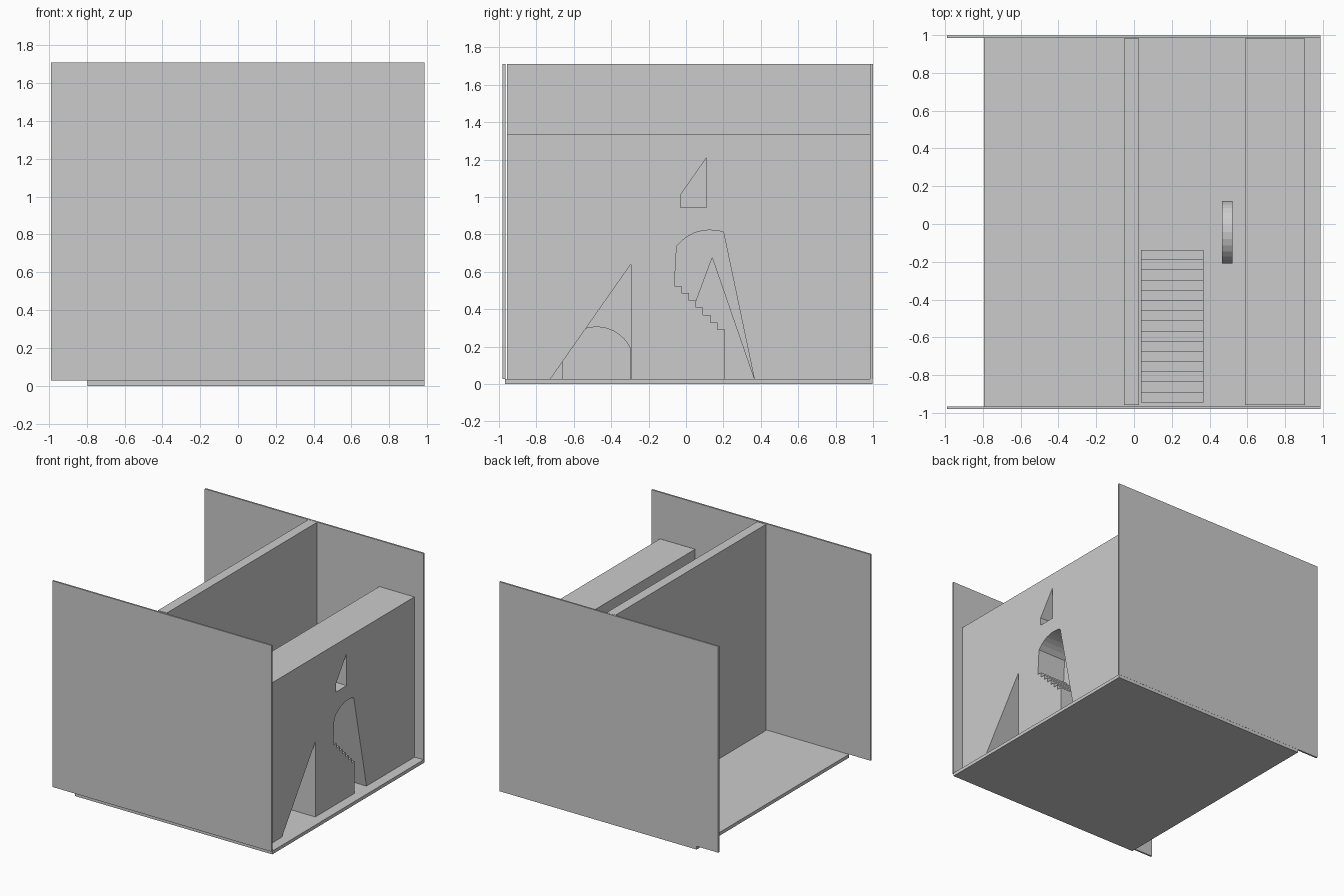
import bpy, bmesh, math

if "Cube" in bpy.data.objects:
    bpy.data.objects.remove(bpy.data.objects["Cube"])

F = 0.027  # top of the floor slab


def prism(name, pts, x0, x1):
    """Extrude a (y, z) profile along x."""
    bm = bmesh.new()
    a = [bm.verts.new((x0, y, z)) for y, z in pts]
    b = [bm.verts.new((x1, y, z)) for y, z in pts]
    bm.faces.new(a)
    bm.faces.new(b[::-1])
    n = len(pts)
    for i in range(n):
        j = (i + 1) % n
        bm.faces.new((a[i], b[i], b[j], a[j]))
    bmesh.ops.recalc_face_normals(bm, faces=bm.faces)
    me = bpy.data.meshes.new(name)
    bm.to_mesh(me)
    bm.free()
    ob = bpy.data.objects.new(name, me)
    bpy.context.collection.objects.link(ob)
    return ob


def box(name, x0, x1, y0, y1, z0, z1):
    return prism(name, [(y0, z0), (y1, z0), (y1, z1), (y0, z1)], x0, x1)


def cut(ob, pts, x0, x1):
    """Cut a (y, z) profile out of an object."""
    cutter = prism("cutter", pts, x0, x1)
    cutter.hide_render = True
    m = ob.modifiers.new("cut", 'BOOLEAN')
    m.operation = 'DIFFERENCE'
    m.solver = 'EXACT'
    m.object = cutter
    bpy.context.view_layer.objects.active = ob
    bpy.ops.object.modifier_apply(modifier=m.name)
    bpy.data.objects.remove(cutter)


def arch(y0, y1, z0, spring, rise, n=14):
    """Door outline with a circular-segment top."""
    h = (y1 - y0) / 2
    r = (h * h + rise * rise) / (2 * rise)
    a = math.asin(min(1, h / r))
    c, zc = (y0 + y1) / 2, spring + rise - r
    top = [(c + r * math.sin(a - 2 * a * i / n), zc + r * math.cos(a - 2 * a * i / n))
           for i in range(n + 1)]
    return [(y0, z0), (y1, z0)] + top


# floor and tall walls
box("floor", -0.795, 0.987, -0.967, 0.998, 0, F)
box("front_wall", -0.99, 0.987, -0.98, -0.966, F, 1.71)
box("back_wall", -0.99, 0.987, 0.985, 0.999, F, 1.71)
box("partition_wall", -0.053, 0.027, -0.957, 0.983, F, 1.71)

# thick facade with its openings
facade = box("facade", 0.588, 0.905, -0.957, 0.983, F, 1.335)
cut(facade, [(-0.725, 0), (-0.725, F), (-0.295, 0.64), (-0.295, 0)], 0.5, 1.0)
cut(facade, [(-0.03, 0.945), (0.11, 0.945), (0.11, 1.21), (-0.03, 1.01)], 0.5, 1.0)

# stepped, arched recess and the pointed doorway behind it
recess = [(0.365, 0), (0.365, F), (0.2, 0.813), (0.165, 0.82), (0.125, 0.823),
          (0.085, 0.819), (0.045, 0.808), (0.01, 0.79), (-0.02, 0.768),
          (-0.05, 0.737), (-0.062, 0.525)]
for i in range(6):
    y = -0.062 + 0.0385 * (i + 1)
    recess += [(y, 0.525 - 0.039 * i), (y, 0.525 - 0.039 * (i + 1))]
recess += [(0.209, 0.291), (0.209, 0)]
cut(facade, recess, 0.65, 1.0)
cut(facade, [(-0.1, 0), (-0.1, F), (0.14, 0.675), (0.364, F), (0.364, 0)], 0.5, 0.7)

# staircase rising towards the back, with an arched passage under it
N, y0, y1, rise = 15, -0.945, -0.137, 0.056
profile = [(y1, F), (y0, F)]
for i in range(N):
    z = F + rise * (i + 1)
    profile += [(y0 + (y1 - y0) * i / N, z), (y0 + (y1 - y0) * (i + 1) / N, z)]
stairs = prism("staircase", profile, 0.038, 0.367)
cut(stairs, arch(-0.66, -0.297, 0, 0.19, 0.115), 0.0, 0.5)

# small arched block between the stairs and the facade
prism("arched_block", arch(-0.21, 0.123, F, 0.15, 0.16), 0.466, 0.522)
